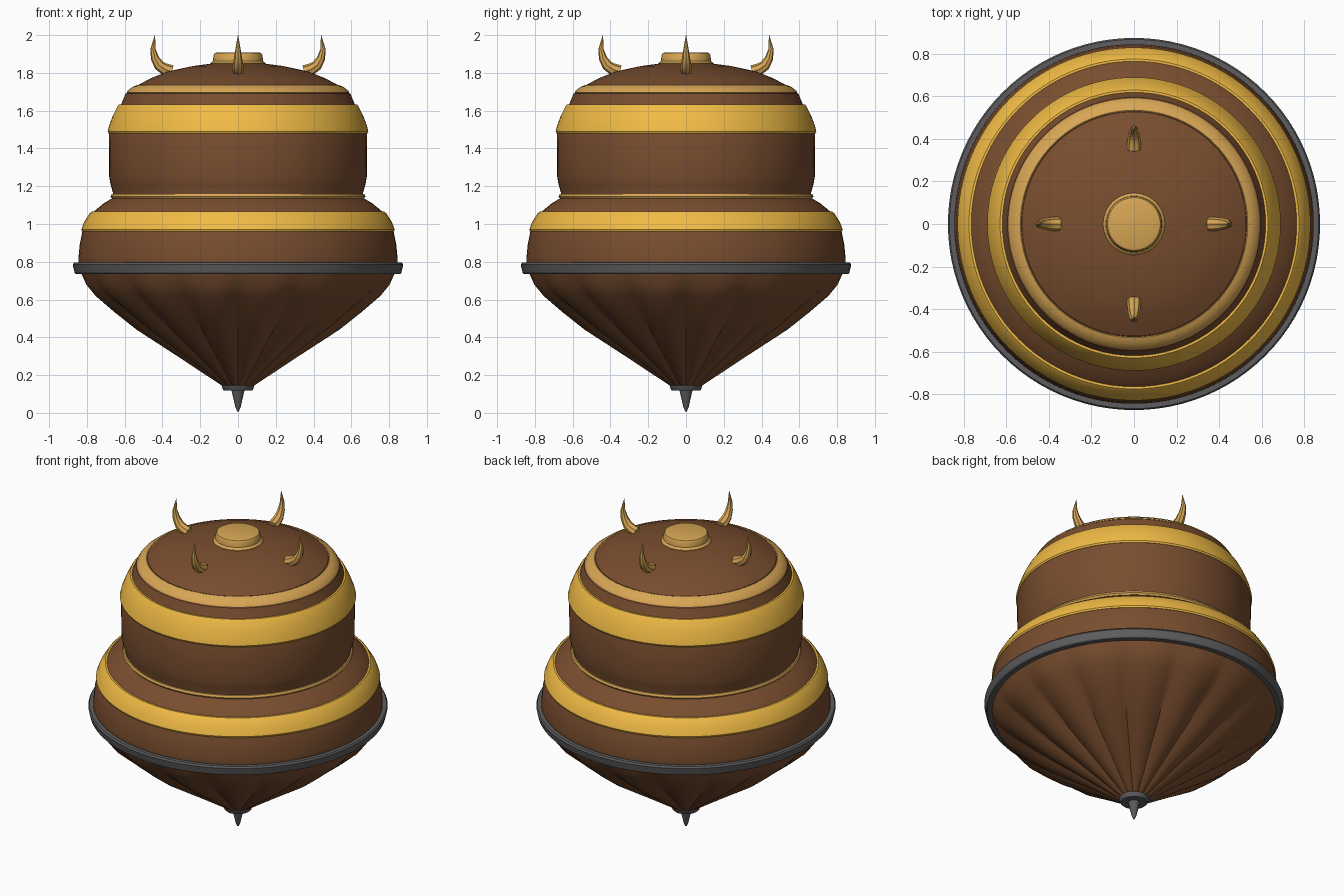
import bpy, bmesh
from math import sin, cos, pi, radians
from mathutils import Vector

if "Cube" in bpy.data.objects:
    bpy.data.objects.remove(bpy.data.objects["Cube"])


def material(name, rgb):
    m = bpy.data.materials.new(name)
    m.diffuse_color = (*rgb, 1)
    m.use_nodes = True
    m.node_tree.nodes["Principled BSDF"].inputs["Base Color"].default_value = m.diffuse_color
    return m


BROWN = material("brown", (0.19, 0.075, 0.028))
GOLD = material("gold", (0.88, 0.50, 0.06))
PALE = material("pale_gold", (0.68, 0.38, 0.09))
GREY = material("dark_grey", (0.11, 0.11, 0.115))


def finish(bm, name, mat, angle=28):
    bmesh.ops.recalc_face_normals(bm, faces=bm.faces)
    mesh = bpy.data.meshes.new(name)
    bm.to_mesh(mesh)
    bm.free()
    mesh.materials.append(mat)
    ob = bpy.data.objects.new(name, mesh)
    bpy.context.collection.objects.link(ob)
    bpy.ops.object.select_all(action='DESELECT')
    ob.select_set(True)
    bpy.context.view_layer.objects.active = ob
    bpy.ops.object.shade_smooth_by_angle(angle=radians(angle))
    return ob


def skin(bm, rings, closed=False):
    """Join successive vertex rings; cap the ends, or close into a torus."""
    n = len(rings[0])
    pairs = list(zip(rings, rings[1:]))
    if closed:
        pairs.append((rings[-1], rings[0]))
    else:
        bm.faces.new(rings[0])
        bm.faces.new(rings[-1])
    for a, b in pairs:
        for i in range(n):
            j = (i + 1) % n
            bm.faces.new((a[i], a[j], b[j], b[i]))


def lathe(name, profile, mat, ring=False, n=96, flute=None):
    bm = bmesh.new()
    rings = []
    for k, (r, z) in enumerate(profile):
        row = []
        for i in range(n):
            t = 2 * pi * i / n
            q = r * (1 - flute[k] * (1 - abs(sin(8 * t)))) if flute else r
            row.append(bm.verts.new((q * cos(t), q * sin(t), z)))
        rings.append(row)
    skin(bm, rings, ring)
    return finish(bm, name, mat)


# Metal tip, collar and rim
lathe("spike", [(0.004, 0.008), (0.014, 0.03), (0.037, 0.13)], GREY, n=32)
lathe("tip_collar", [(0.075, 0.118), (0.08, 0.123), (0.087, 0.145), (0.082, 0.152)], GREY, n=48)
lathe("rim", [(0.82, 0.735), (0.858, 0.735), (0.865, 0.742), (0.875, 0.785),
              (0.868, 0.795), (0.82, 0.795)], GREY, ring=True)

# Fluted lower cone
lathe("fluted_cone",
      [(0.08, 0.14), (0.31, 0.29), (0.545, 0.44), (0.66, 0.53), (0.765, 0.62),
       (0.81, 0.68), (0.835, 0.75)],
      BROWN, n=192, flute=[0.07, 0.085, 0.085, 0.065, 0.035, 0.012, 0])

# Main two-tier body
lathe("body",
      [(0.83, 0.75), (0.845, 0.79), (0.845, 0.82), (0.838, 0.89), (0.822, 0.97),
       (0.80, 1.02), (0.765, 1.065), (0.71, 1.11), (0.66, 1.14), (0.662, 1.165),
       (0.675, 1.21), (0.682, 1.25), (0.683, 1.48), (0.66, 1.55), (0.618, 1.635),
       (0.595, 1.69), (0.56, 1.71), (0.53, 1.735)], BROWN)

# Domed lid
lathe("lid", [(0.52, 1.715), (0.53, 1.73), (0.525, 1.738), (0.46, 1.772), (0.37, 1.808),
              (0.24, 1.836), (0.12, 1.852)], BROWN)

# Gold bands
lathe("lower_band", [(0.80, 0.96), (0.826, 0.96), (0.83, 0.97), (0.815, 1.01),
                     (0.785, 1.057), (0.776, 1.065), (0.75, 1.065)], GOLD, ring=True)
lathe("upper_band", [(0.66, 1.48), (0.685, 1.48), (0.69, 1.49), (0.683, 1.52),
                     (0.662, 1.575), (0.637, 1.625), (0.63, 1.633), (0.60, 1.633)],
      GOLD, ring=True)
lathe("waist_ring", [(0.64, 1.135), (0.668, 1.136), (0.675, 1.146), (0.669, 1.159),
                     (0.64, 1.163)], PALE, ring=True)
lathe("lid_ring", [(0.55, 1.69), (0.59, 1.695), (0.585, 1.705), (0.555, 1.728),
                   (0.535, 1.735), (0.51, 1.725)], PALE, ring=True)

# Cap button
lathe("cap", [(0.145, 1.835), (0.145, 1.852), (0.132, 1.864), (0.13, 1.893),
              (0.124, 1.904), (0.11, 1.909)], PALE, n=64)

# Four ridged horns curving outward and up
path = [(0.35, 1.808), (0.385, 1.818), (0.418, 1.84), (0.44, 1.878), (0.45, 1.925), (0.44, 2.0)]
radii = [0.033, 0.032, 0.028, 0.022, 0.014, 0.001]
for q, label in enumerate(("right", "back", "left", "front")):
    a = q * pi / 2
    out, side = Vector((cos(a), sin(a), 0)), Vector((-sin(a), cos(a), 0))
    bm = bmesh.new()
    rings = []
    for k, (x, z) in enumerate(path):
        p, nx = path[max(k - 1, 0)], path[min(k + 1, len(path) - 1)]
        t = (out * (nx[0] - p[0]) + Vector((0, 0, nx[1] - p[1]))).normalized()
        up = t.cross(side)
        centre = out * x + Vector((0, 0, z))
        row = []
        for i in range(16):
            r = radii[k] * (1 if i % 2 == 0 else 0.84)
            f = 2 * pi * i / 16
            row.append(bm.verts.new(centre + side * (r * cos(f)) + up * (r * sin(f))))
        rings.append(row)
    skin(bm, rings)
    finish(bm, label + "_horn", PALE)
